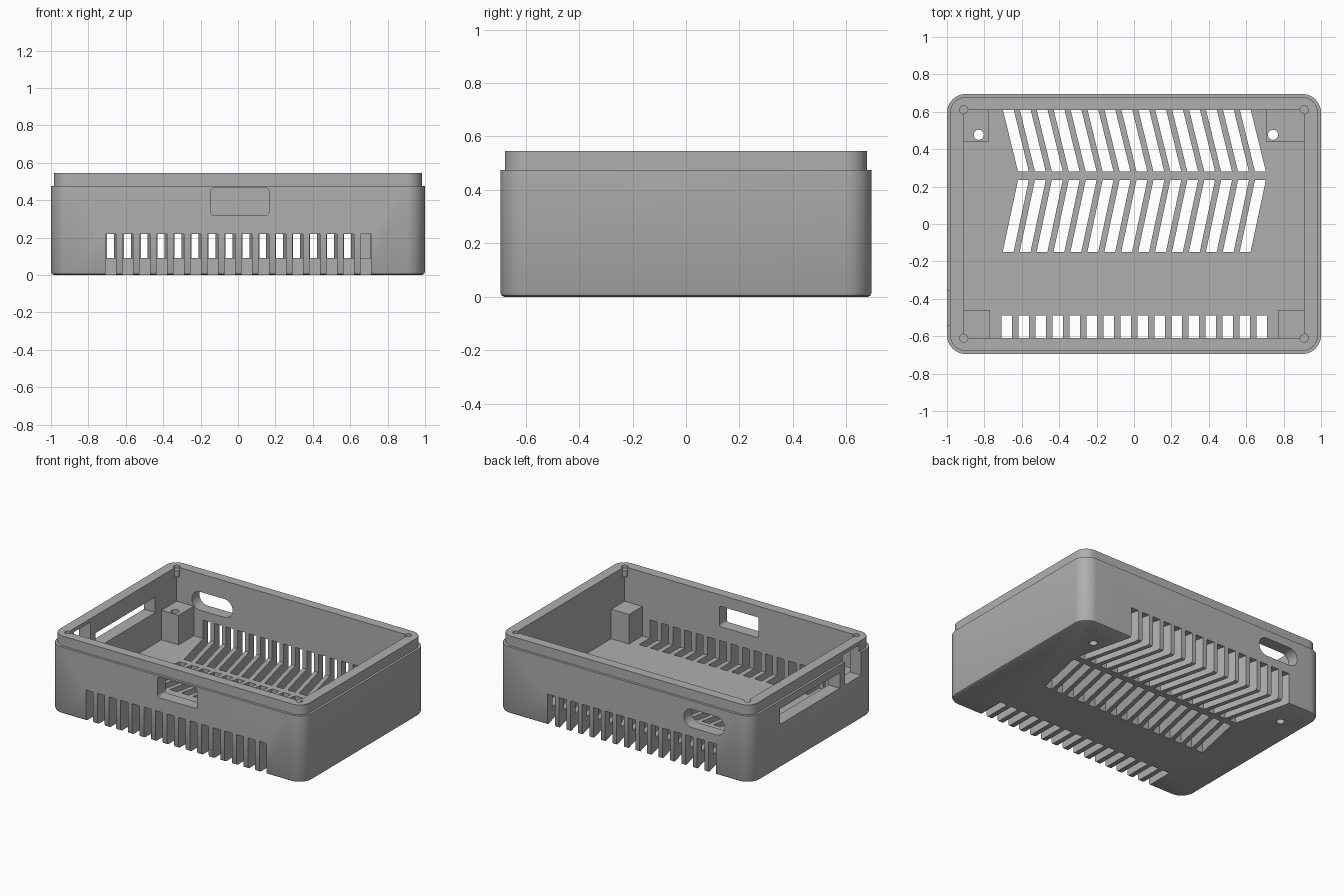
import bpy, bmesh, math
from mathutils import Vector

old = bpy.data.objects.get("Cube")
if old:
    bpy.data.objects.remove(old, do_unlink=True)

grey = bpy.data.materials.new("mid_grey")
grey.use_nodes = True
colour = (0.43, 0.43, 0.43, 1)
grey.diffuse_color = colour
grey.node_tree.nodes["Principled BSDF"].inputs["Base Color"].default_value = colour


def rounded(x0, x1, y0, y1, r, steps=12):
    """Outline of a rounded rectangle, counter-clockwise."""
    pts = []
    corners = [(x1 - r, y1 - r), (x0 + r, y1 - r), (x0 + r, y0 + r), (x1 - r, y0 + r)]
    for q, (cx, cy) in enumerate(corners):
        for i in range(steps + 1):
            a = math.pi / 2 * (q + i / steps)
            pts.append((cx + r * math.cos(a), cy + r * math.sin(a)))
    return pts


def circle(cx, cy, r, n=24):
    return [(cx + r * math.cos(math.tau * i / n), cy + r * math.sin(math.tau * i / n))
            for i in range(n)]


def rect(x0, x1, y0, y1):
    return [(x0, y0), (x1, y0), (x1, y1), (x0, y1)]


def loft(bm, rings):
    """Closed solid through rings of 3D points."""
    loops = [[bm.verts.new(p) for p in ring] for ring in rings]
    n = len(loops[0])
    for a, b in zip(loops, loops[1:]):
        for i in range(n):
            j = (i + 1) % n
            bm.faces.new((a[i], a[j], b[j], b[i]))
    bm.faces.new(loops[0][::-1])
    bm.faces.new(loops[-1])


def prism(bm, pts, lo, hi, axis="z"):
    """Extrude a 2D outline along an axis."""
    place = {"x": lambda p, h: (h, p[0], p[1]),
             "y": lambda p, h: (p[0], h, p[1]),
             "z": lambda p, h: (p[0], p[1], h)}[axis]
    loft(bm, [[Vector(place(p, h)) for p in pts] for h in (lo, hi)])


def finish(name, bm):
    bmesh.ops.recalc_face_normals(bm, faces=bm.faces)
    mesh = bpy.data.meshes.new(name)
    bm.to_mesh(mesh)
    bm.free()
    mesh.materials.append(grey)
    obj = bpy.data.objects.new(name, mesh)
    bpy.context.collection.objects.link(obj)
    return obj


def activate(obj):
    bpy.ops.object.select_all(action="DESELECT")
    obj.select_set(True)
    bpy.context.view_layer.objects.active = obj


def cut(obj, cutter):
    mod = obj.modifiers.new("cut", "BOOLEAN")
    mod.operation, mod.solver, mod.object = "DIFFERENCE", "EXACT", cutter
    activate(obj)
    bpy.ops.object.modifier_apply(modifier=mod.name)


W, D, FLOOR, SHOULDER, TOP = 1.0, 0.695, 0.09, 0.475, 0.545
IN_X, IN_Y, SLOT_TOP, PITCH = 0.91, 0.61, 0.22, 0.0905

# Outer shell with eased bottom edge and stepped lip
bm = bmesh.new()
rings = []
for inset, z in [(0.015, 0), (0.005, 0.005), (0, 0.015), (0, SHOULDER),
                 (0.017, SHOULDER), (0.017, TOP)]:
    outline = rounded(inset - W, W - inset, inset - D, D - inset, 0.1 - inset)
    rings.append([(x, y, z) for x, y in outline])
loft(bm, rings)
shell = finish("case_shell", bm)

# Inner cavity
bm = bmesh.new()
prism(bm, rect(-IN_X, IN_X, -IN_Y, IN_Y), FLOOR, 1)
cavity = finish("cavity_cutter", bm)

# Vent slots: straight at the front, slanted in the floor and up the back wall
bm = bmesh.new()
for i in range(16):
    x = -0.709 + i * PITCH * 1.005
    prism(bm, rect(x, x + 0.056, -0.8, -0.49), -0.1, SLOT_TOP)
for i in range(15):
    x = -0.62 + i * PITCH
    w, slope = 0.058, 0.245
    for y0, y1, shift in [(0.28, 0.8, -0.52 * slope), (0.235, -0.15, -0.082)]:
        prism(bm, [(x, y0), (x + w, y0), (x + w + shift, y1), (x + shift, y1)],
              -0.1, SLOT_TOP)
vents = finish("vent_cutter", bm)

# Port openings in the front, back and right walls
bm = bmesh.new()
prism(bm, rounded(-0.145, 0.165, 0.32, 0.465, 0.015, 4), -0.8, -0.5, "y")
prism(bm, rounded(-0.79, -0.47, 0.285, 0.415, 0.0649), 0.5, 0.8, "y")
prism(bm, rect(-0.30, 0.37, 0.31, 0.42), -1.2, -0.8, "x")
prism(bm, rect(-0.54, -0.355, 0.31, 0.52), -1.2, -0.8, "x")
ports = finish("port_cutter", bm)

# Screw holes through the back posts
bm = bmesh.new()
for x in (-0.83, 0.743):
    prism(bm, circle(x, 0.477, 0.027), -0.1, 1)
screws = finish("screw_cutter", bm)

# Small round recesses at the rim corners
bm = bmesh.new()
for sx in (-1, 1):
    for sy in (-1, 1):
        prism(bm, circle(sx * IN_X, sy * IN_Y, 0.022), 0.525, 0.7)
recesses = finish("recess_cutter", bm)

cutters = [cavity, vents, ports, screws, recesses]
for c in cutters:
    cut(shell, c)

# Corner posts standing on the floor
for name, x0, x1, y0, y1 in [
        ("back_right_post", -0.93, -0.775, 0.44, 0.63),
        ("back_left_post", 0.705, 0.93, 0.44, 0.63),
        ("front_right_post", -0.93, -0.77, -0.63, -0.46),
        ("front_left_post", 0.77, 0.93, -0.63, -0.46)]:
    bm = bmesh.new()
    prism(bm, rect(x0, x1, y0, y1), 0.05, 0.30)
    post = finish(name, bm)
    if name.startswith("back"):
        cut(post, screws)
        activate(post)
        bpy.ops.object.shade_smooth_by_angle(angle=math.radians(30))

# Small round tabs below the rim recesses
for sx, side in ((-1, "right"), (1, "left")):
    for sy, end in ((-1, "front"), (1, "back")):
        bm = bmesh.new()
        prism(bm, circle(sx * IN_X, sy * IN_Y, 0.022), 0.48, 0.526)
        finish(end + "_" + side + "_tab", bm)

for c in cutters:
    bpy.data.objects.remove(c, do_unlink=True)
activate(shell)
bpy.ops.object.shade_smooth_by_angle(angle=math.radians(30))
